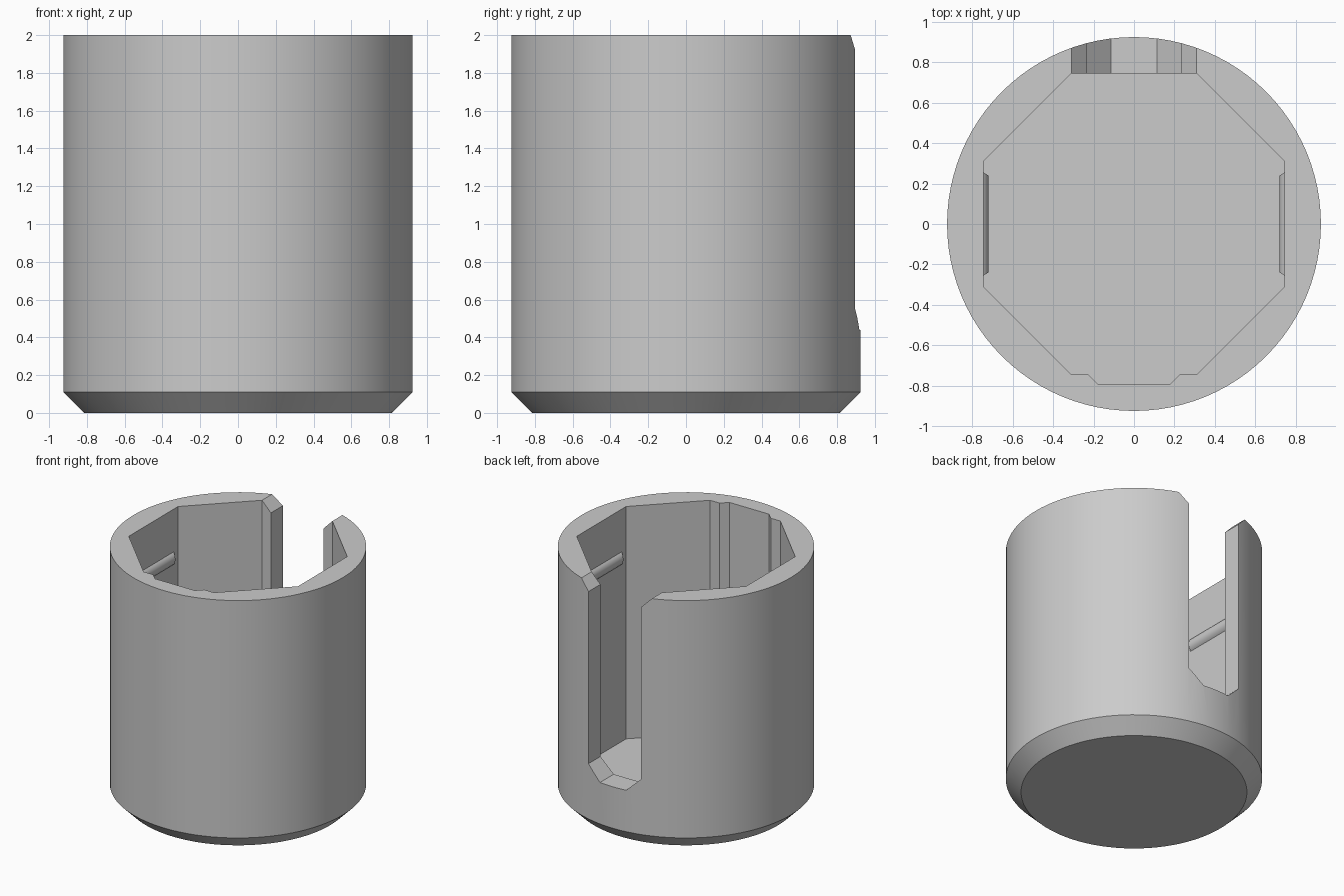
import bpy, bmesh, math

if "Cube" in bpy.data.objects:
    bpy.data.objects.remove(bpy.data.objects["Cube"], do_unlink=True)

RADIUS, HEIGHT, CHAMFER = 0.925, 2.0, 0.11
WALL, CORNER, FLOOR = 0.745, 0.31, 0.15      # octagonal cavity

grey = bpy.data.materials.new("plain grey")
grey.use_nodes = True
colour = (0.6, 0.6, 0.6, 1)
grey.diffuse_color = colour
grey.node_tree.nodes["Principled BSDF"].inputs["Base Color"].default_value = colour


def loft(name, rings):
    """Closed solid through rings that have equal numbers of points."""
    bm = bmesh.new()
    loops = [[bm.verts.new(p) for p in ring] for ring in rings]
    for a, b in zip(loops, loops[1:]):
        for i in range(len(a)):
            j = (i + 1) % len(a)
            bm.faces.new((a[i], a[j], b[j], b[i]))
    bm.faces.new(loops[0])
    bm.faces.new(loops[-1])
    bmesh.ops.recalc_face_normals(bm, faces=bm.faces)
    mesh = bpy.data.meshes.new(name)
    bm.to_mesh(mesh)
    bm.free()
    obj = bpy.data.objects.new(name, mesh)
    bpy.context.collection.objects.link(obj)
    mesh.materials.append(grey)
    return obj


def circle(radius, z, count=96):
    angles = [2 * math.pi * i / count for i in range(count)]
    return [(radius * math.cos(a), radius * math.sin(a), z) for a in angles]


def select_only(obj):
    bpy.ops.object.select_all(action='DESELECT')
    obj.select_set(True)
    bpy.context.view_layer.objects.active = obj


def cut(obj, cutter):
    cutter.hide_render = True
    mod = obj.modifiers.new("cut", 'BOOLEAN')
    mod.operation, mod.solver, mod.object = 'DIFFERENCE', 'EXACT', cutter
    select_only(obj)
    bpy.ops.object.modifier_apply(modifier=mod.name)
    bpy.data.objects.remove(cutter, do_unlink=True)


def smooth(obj):
    select_only(obj)
    bpy.ops.object.shade_smooth_by_angle(angle=math.radians(25))


# Round cup with a chamfered base
cup = loft("cup_body", [circle(RADIUS - CHAMFER, 0), circle(RADIUS, CHAMFER),
                        circle(RADIUS, HEIGHT)])

# Octagonal cavity with a shallow groove down the front wall
half = [(0.175, -WALL - 0.05), (0.225, -WALL), (CORNER, -WALL),
        (WALL, -CORNER), (WALL, CORNER), (CORNER, WALL)]
outline = half + [(-x, y) for x, y in reversed(half)]
cavity = loft("cavity_cutter", [[(x, y, z) for x, y in outline]
                                for z in (FLOOR, HEIGHT + 0.2)])
cut(cup, cavity)

# Back slot with a bevelled bottom and a flared mouth
half = [(0.115, 0.44), (0.232, 0.55), (0.232, 1.92), (0.31, HEIGHT),
        (0.31, HEIGHT + 0.2)]
outline = half + [(-x, z) for x, z in reversed(half)]
slot = loft("slot_cutter", [[(x, y, z) for x, z in outline] for y in (0.6, 1.2)])
cut(cup, slot)
smooth(cup)

# Rounded snap ridges on the two side walls, with tapered ends
RIDGE_Z, RIDGE_HALF, RIDGE_OUT = 1.61, 0.05, 0.025
arc_radius = (RIDGE_HALF ** 2 + RIDGE_OUT ** 2) / (2 * RIDGE_OUT)
spread = math.asin(RIDGE_HALF / arc_radius)
profile = [(-0.01, -RIDGE_HALF)]
for i in range(13):
    a = spread * (i / 6 - 1)
    profile.append((arc_radius * math.cos(a) - arc_radius + RIDGE_OUT,
                    arc_radius * math.sin(a)))
profile.append((-0.01, RIDGE_HALF))
for name, side in (("left_ridge", 1), ("right_ridge", -1)):
    ridge = loft(name, [[(side * (WALL - out), end * (0.255 - 0.6 * out), RIDGE_Z + z)
                         for out, z in profile] for end in (-1, 1)])
    smooth(ridge)
